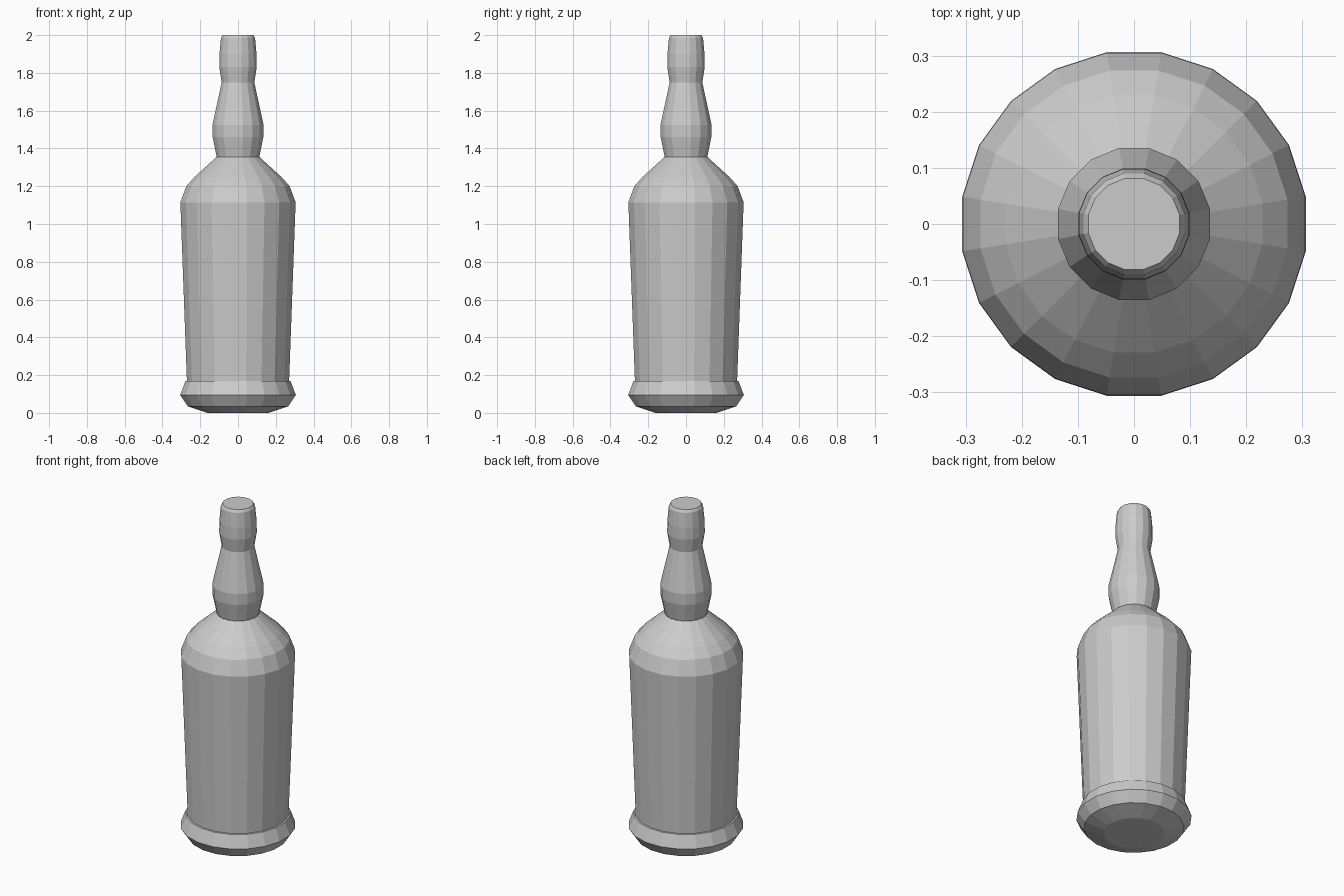
import bpy, bmesh
from math import cos, sin, pi

if "Cube" in bpy.data.objects:
    bpy.data.objects.remove(bpy.data.objects["Cube"])


def lathe(name, profile, sides, cap_bottom=False, cap_top=False):
    """Revolve (radius, height) pairs into a flat-faceted shell."""
    bm = bmesh.new()
    rings = []
    for r, z in profile:
        angles = [2 * pi * (i + 0.5) / sides for i in range(sides)]
        rings.append([bm.verts.new((r * cos(a), r * sin(a), z)) for a in angles])
    for low, high in zip(rings, rings[1:]):
        for i in range(sides):
            j = (i + 1) % sides
            bm.faces.new((low[i], low[j], high[j], high[i]))
    if cap_bottom:
        bm.faces.new(rings[0][::-1])
    if cap_top:
        bm.faces.new(rings[-1])
    mesh = bpy.data.meshes.new(name)
    bm.to_mesh(mesh)
    bm.free()
    obj = bpy.data.objects.new(name, mesh)
    bpy.context.collection.objects.link(obj)
    return obj


# Flared foot with chamfered underside
lathe("bottle_foot", [(0.165, 0.0), (0.27, 0.035), (0.31, 0.095),
                      (0.282, 0.168), (0.274, 0.17)], 20, cap_bottom=True)

# Tapered body and sloping shoulder
lathe("bottle_body", [(0.274, 0.17), (0.309, 1.115), (0.277, 1.2),
                      (0.232, 1.25), (0.115, 1.355)], 20)

# Bulged neck
lathe("bottle_neck", [(0.115, 1.355), (0.137, 1.46), (0.138, 1.525),
                      (0.088, 1.75)], 16)

# Bulged lip with closed top
lathe("bottle_lip", [(0.088, 1.75), (0.101, 1.83), (0.1, 1.9),
                     (0.092, 1.985), (0.083, 2.0)], 16, cap_top=True)
